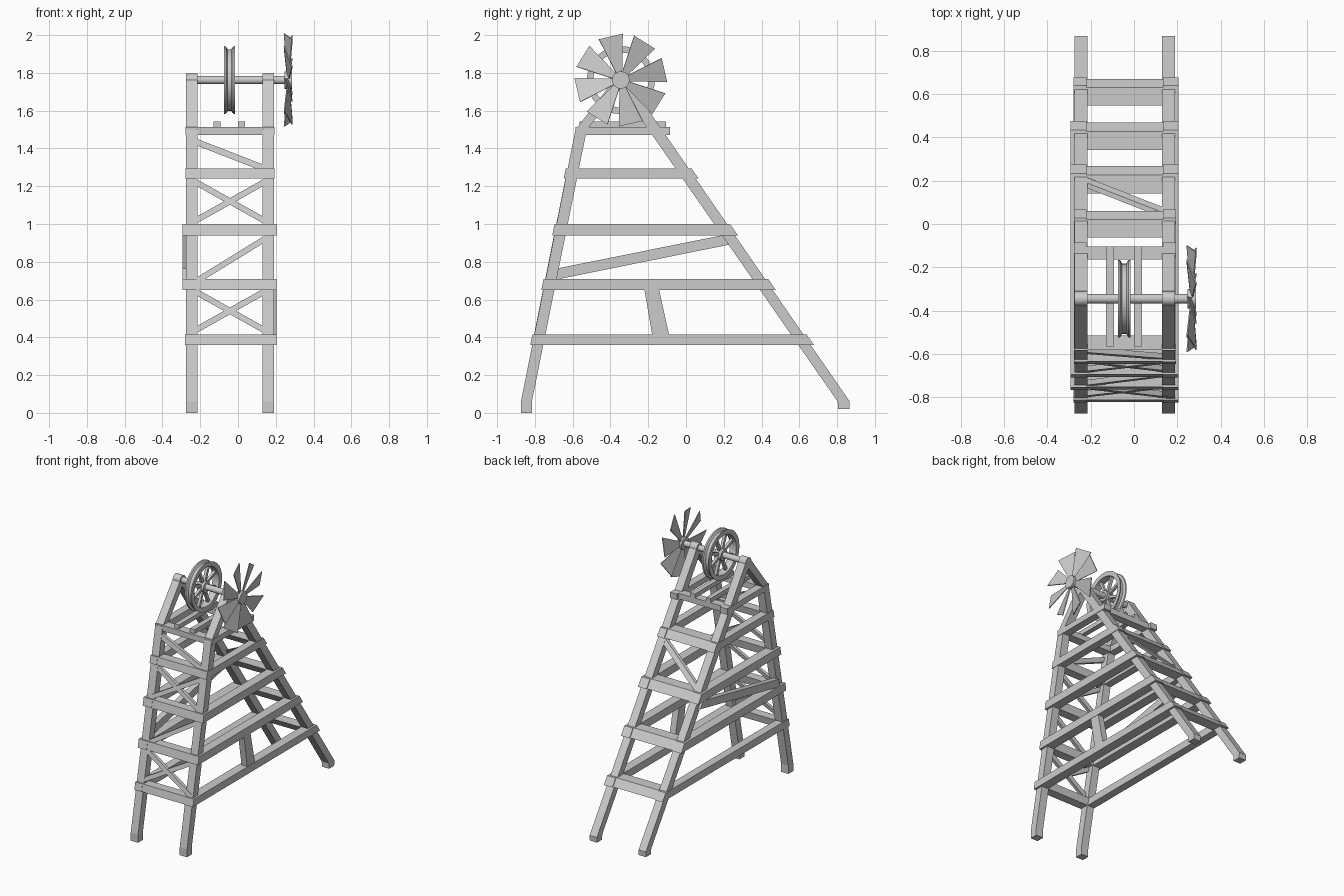
import bpy, bmesh, math
from mathutils import Vector, Matrix

if "Cube" in bpy.data.objects:
    bpy.data.objects.remove(bpy.data.objects["Cube"])

AY, AZ = -0.345, 1.762            # axle centre
XL, XR = (-0.275, -0.215), (0.13, 0.19)


def make(name, verts, faces, smooth=False):
    me = bpy.data.meshes.new(name)
    bm = bmesh.new()
    vs = [bm.verts.new(v) for v in verts]
    for f in faces:
        bm.faces.new([vs[i] for i in f])
    bmesh.ops.recalc_face_normals(bm, faces=bm.faces)
    bm.to_mesh(me)
    bm.free()
    ob = bpy.data.objects.new(name, me)
    bpy.context.collection.objects.link(ob)
    if smooth:
        bpy.ops.object.select_all(action='DESELECT')
        ob.select_set(True)
        bpy.context.view_layer.objects.active = ob
        bpy.ops.object.shade_smooth_by_angle(angle=math.radians(35))
    return ob


def loft(name, a, b, smooth=False):
    """Closed solid between two matching outlines."""
    n = len(a)
    faces = [range(n), range(n, 2 * n)]
    faces += [(i, (i + 1) % n, n + (i + 1) % n, n + i) for i in range(n)]
    return make(name, list(a) + list(b), faces, smooth)


def prism(name, yz, x0, x1):
    return loft(name, [(x0, y, z) for y, z in yz], [(x1, y, z) for y, z in yz])


def circle(x, r, n):
    return [(x, AY + r * math.cos(2 * math.pi * i / n), AZ + r * math.sin(2 * math.pi * i / n))
            for i in range(n)]


def disc(name, x0, x1, r, n=20):
    return loft(name, circle(x0, r, n), circle(x1, r, n), True)


def front_y(z):
    if z > 1.5:
        return -0.555 + (z - 1.5) / (AZ - 1.5) * (AY + 0.555)
    return -0.845 + max(z - 0.06, 0) / 1.44 * 0.29


def back_y(z):
    return 0.835 - max(z - 0.06, 0) / (AZ - 0.06) * (0.835 - AY)


def leg(name, fn, levels, xs):
    left = [(fn(z) - w, z) for z, w in levels]
    right = [(fn(z) + w, z) for z, w in reversed(levels)]
    prism(name, left + right, *xs)


# Legs with vertical feet, meeting in a rounded bearing at the axle
for side, xs in (("left", XL), ("right", XR)):
    leg("front_leg_" + side, front_y, [(0, .029), (.06, .029), (1.5, .03), (AZ, .036)], xs)
    leg("back_leg_" + side, back_y, [(.02, .03), (.06, .032), (AZ, .036)], xs)
    disc("bearing_" + side, xs[0], xs[1], 0.034, 20)

# Horizontal rings: side rails and slanted cross beams
rings = [(.36, .415, -.28, .205), (.65, .71, -.293, .205), (.94, 1.0, -.293, .205),
         (1.24, 1.295, -.278, .193), (1.47, 1.513, -.278, .193)]
for k, (z0, z1, xl, xr) in enumerate(rings):
    f0, f1, b0, b1 = front_y(z0), front_y(z1), back_y(z0), back_y(z1)
    e, g = .04, .05
    if k == 4:
        f0 = f1
        b0 = b1 = -.135
    rail = [(f0 - e, z0), (b0 + g, z0), (b1 + g, z1), (f1 - e, z1)]
    prism(f"side_rail_left_{k}", rail, xl, XL[1] - .005)
    prism(f"side_rail_right_{k}", rail, XR[0] + .005, xr)
    e -= .002
    prism(f"front_cross_beam_{k}",
          [(f0 - e, z0), (f0 + .03, z0), (f1 + .03, z1), (f1 - e, z1)], xl + .004, xr - .004)
    d = .03 if k == 4 else .042
    prism(f"back_cross_beam_{k}",
          [(b0 - d, z0), (b0 + d, z0), (b1 + d, z1), (b1 - d, z1)], xl + .004, xr - .004)


# Diagonal braces lying in the sloping front and back faces
def brace(name, fn, off, zl, zr, h=.018, d=.012):
    def end(x, z):
        return [(x, fn(z + s * h) + off + t * d, z + s * h)
                for s, t in ((-1, -1), (-1, 1), (1, 1), (1, -1))]
    loft(name, end(XL[0] + .001, zl), end(XR[1] - .001, zr))


for i, (zl, zr) in enumerate([(.67, .41), (.41, .67), (.665, .95), (1.25, .99), (.99, 1.25),
                              (1.455, 1.275)]):
    brace(f"front_brace_{i}", front_y, -.019 + .003 * (i % 2), zl, zr)
brace("back_brace", back_y, .022, .99, 1.25)

# Side brace on the left, short post on the right
prism("left_side_brace", [(-.69, .705), (.25, .895), (.215, .945), (-.68, .765)], -.293, -.25)
prism("right_side_post", [(-.23, .71), (-.155, .71), (-.078, .36), (-.17, .36)], .155, .203)

# Planks across the top platform
for i, x in enumerate((-.13, .0)):
    prism(f"top_plank_{i}", [(-.565, 1.51), (-.105, 1.51), (-.105, 1.543), (-.565, 1.543)], x, x + .038)

# Axle and grooved pulley wheel
disc("axle", -.25, .26, .022, 16)
WX, N = -.045, 32
prof = [(-.029, .18), (-.019, .178), (-.01, .163), (.01, .163), (.019, .178), (.029, .18),
        (.027, .146), (-.027, .146)]
rim_v = [v for x, r in prof for v in circle(WX + x, r, N)]
P = len(prof)
rim_f = [(j * N + i, j * N + (i + 1) % N, (j + 1) % P * N + (i + 1) % N, (j + 1) % P * N + i)
         for j in range(P) for i in range(N)]
make("pulley_rim", rim_v, rim_f, True)
disc("pulley_hub", WX - .028, WX + .028, .04)
centre = Vector((0, AY, AZ))


def radial(name, x, angle, r0, r1, w0, w1, t, pitch=0):
    """Tapered flat bar pointing outward from the axle."""
    rot = Matrix.Rotation(angle, 3, 'X') @ Matrix.Rotation(pitch, 3, 'Y')
    base = centre + Vector((x, 0, 0))

    def end(r, w):
        return [base + rot @ Vector((a * t, r, b * w))
                for a, b in ((-1, -1), (1, -1), (1, 1), (-1, 1))]
    return loft(name, end(r0, w0), end(r1, w1))


for i in range(8):
    radial(f"pulley_spoke_{i}", WX, math.pi / 4 * (i + .5), .03, .152, .01, .01, .01)

# Fan with eight pitched blades (pitch turns around each blade's own length)
for i in range(8):
    rot = Matrix.Rotation(math.radians(13 + 45 * i), 3, 'X') @ Matrix.Rotation(math.radians(18), 3, 'Y')
    radial(f"fan_blade_{i}", .266, math.radians(13 + 45 * i), .03, .237, .014, .068, .003, math.radians(18))
disc("fan_hub", .247, .287, .046)
